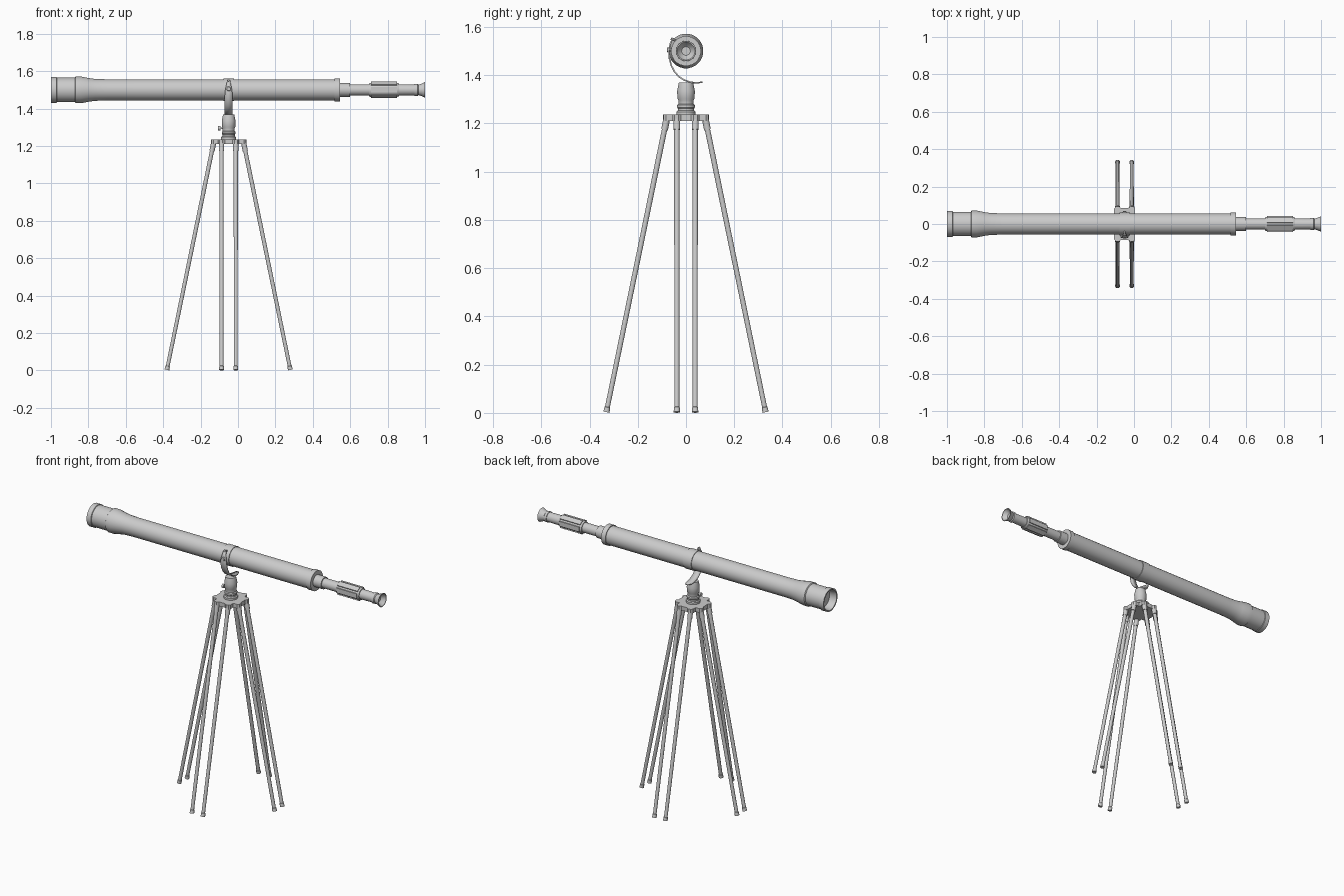
import bpy, bmesh, math
from mathutils import Vector, Matrix

if "Cube" in bpy.data.objects:
    bpy.data.objects.remove(bpy.data.objects["Cube"])

CX, AXIS_Z = -0.05, 1.5      # tripod centre, tube height


def finish(name, bm, angle=35):
    bmesh.ops.recalc_face_normals(bm, faces=bm.faces)
    me = bpy.data.meshes.new(name)
    bm.to_mesh(me)
    bm.free()
    ob = bpy.data.objects.new(name, me)
    bpy.context.collection.objects.link(ob)
    bpy.ops.object.select_all(action='DESELECT')
    ob.select_set(True)
    bpy.context.view_layer.objects.active = ob
    bpy.ops.object.shade_smooth_by_angle(angle=math.radians(angle))
    return ob


def lathe(name, profile, origin=(0, 0, 0), axis=(0, 0, 1), n=24, closed=False):
    """Turn (distance, radius) points around an axis; ends are capped unless closed."""
    bm = bmesh.new()
    mat = Matrix.Translation(origin) @ Vector(axis).to_track_quat('Z', 'Y').to_matrix().to_4x4()
    rings = []
    for t, r in profile:
        rings.append([bm.verts.new(mat @ Vector((r * math.cos(a), r * math.sin(a), t)))
                      for a in (2 * math.pi * (i + 0.5) / n for i in range(n))])
    pairs = list(zip(rings, rings[1:]))
    if closed:
        pairs.append((rings[-1], rings[0]))
    for a, b in pairs:
        for i in range(n):
            j = (i + 1) % n
            bm.faces.new((a[i], a[j], b[j], b[i]))
    if not closed:
        bm.faces.new(rings[0])
        bm.faces.new(rings[-1])
    return finish(name, bm)


X = (1, 0, 0)
tube_origin = (0, 0, AXIS_Z)

# Main tube with recessed objective and stepped hood
lathe("main_tube", [(-0.955, 0.056), (-0.985, 0.058), (-1.0, 0.062), (-1.0, 0.07),
                    (-0.97, 0.07), (-0.968, 0.066), (-0.872, 0.066), (-0.868, 0.072),
                    (-0.84, 0.072), (-0.80, 0.064), (-0.765, 0.059), (-0.70, 0.057),
                    (0.515, 0.057), (0.515, 0.062), (0.545, 0.062), (0.545, 0.037)],
      tube_origin, X)

# Draw tube and flared eyepiece
lathe("draw_tube", [(0.54, 0.037), (0.60, 0.037), (0.60, 0.030), (0.70, 0.030),
                    (0.86, 0.030), (0.945, 0.029), (0.945, 0.033), (0.96, 0.033),
                    (0.965, 0.028), (0.98, 0.033), (1.0, 0.042), (1.0, 0.037),
                    (0.98, 0.024), (0.975, 0.018)], tube_origin, X)

# Focus grip with raised ribs
lathe("focus_grip", [(0.70, 0.030), (0.70, 0.035), (0.712, 0.039), (0.848, 0.039),
                     (0.86, 0.035), (0.86, 0.030)], tube_origin, X)
bm = bmesh.new()
for k in range(6):
    m = (Matrix.Translation((0.78, 0, AXIS_Z)) @ Matrix.Rotation(k * math.pi / 3 + math.pi / 6, 4, 'X')
         @ Matrix.Translation((0, 0, 0.0365)) @ Matrix.Diagonal((0.14, 0.030, 0.011, 1)))
    bmesh.ops.create_cube(bm, size=1, matrix=m)
finish("grip_ribs", bm)

# Clamp ring around the tube
lathe("clamp_ring", [(-0.028, 0.055), (-0.028, 0.061), (0.028, 0.061), (0.028, 0.055)],
      (CX, 0, AXIS_Z), X, closed=True)

# Curved bracket strap: (y, z, half width)
strap = [(-0.056, 1.552, 0.008), (-0.066, 1.528, 0.012), (-0.071, 1.50, 0.018),
         (-0.069, 1.47, 0.021), (-0.061, 1.44, 0.021), (-0.048, 1.415, 0.021),
         (-0.030, 1.394, 0.021), (-0.008, 1.380, 0.021), (0.018, 1.371, 0.021),
         (0.045, 1.368, 0.018), (0.068, 1.371, 0.008)]
bm = bmesh.new()
rows = [(bm.verts.new((CX - w, y, z)), bm.verts.new((CX + w, y, z))) for y, z, w in strap]
for a, b in zip(rows, rows[1:]):
    bm.faces.new((a[0], a[1], b[1], b[0]))
ob = finish("bracket_strap", bm)
sol = ob.modifiers.new("thickness", 'SOLIDIFY')
sol.thickness, sol.offset = 0.006, 0

# Pivot screw and tip pin of the bracket
lathe("pivot_screw", [(0, 0.007), (0.018, 0.007), (0.018, 0.013), (0.024, 0.010)],
      (CX, -0.054, 1.505), (0, -1, 0), n=8)
lathe("tip_pin", [(0, 0.006), (0.03, 0.006)], (CX, -0.035, 1.54), (0, -0.9, 0.4), n=8)

# Swivel head
lathe("swivel_head", [(1.232, 0.040), (1.248, 0.040), (1.253, 0.034), (1.262, 0.034),
                      (1.266, 0.037), (1.276, 0.037), (1.281, 0.032), (1.296, 0.032),
                      (1.303, 0.036), (1.335, 0.037), (1.360, 0.032), (1.369, 0.030)],
      (CX, 0, 0))
lathe("lock_screw", [(0.025, 0.005), (0.044, 0.005), (0.044, 0.012), (0.056, 0.012)],
      (CX, 0, 1.295), (-1, 0, 0), n=12)

# Tripod plate: four arms with a lobe over each leg
arm = [(0.056, -0.056), (0.082, -0.056), (0.093, -0.048), (0.095, -0.032),
       (0.086, -0.020), (0.086, 0.020), (0.095, 0.032), (0.093, 0.048), (0.082, 0.056)]
bm = bmesh.new()
outline = []
for k in range(4):
    rot = Matrix.Rotation(k * math.pi / 2, 3, 'Z')
    outline += [bm.verts.new(rot @ Vector((x, y, 1.21)) + Vector((CX, 0, 0))) for x, y in arm]
face = bm.faces.new(outline)
ext = bmesh.ops.extrude_face_region(bm, geom=[face], use_keep_orig=True)
bmesh.ops.translate(bm, vec=(0, 0, 0.026),
                    verts=[v for v in ext["geom"] if isinstance(v, bmesh.types.BMVert)])
finish("tripod_plate", bm)

# Eight splayed legs in four pairs, each with a top sleeve and a foot
for k in range(4):
    rot = Matrix.Rotation(k * math.pi / 2, 3, 'Z')
    for side in (-1, 1):
        top = rot @ Vector((0.080, side * 0.038, 1.218)) + Vector((CX, 0, 0))
        foot = rot @ Vector((0.330, side * 0.038, 0.003)) + Vector((CX, 0, 0))
        L = (top - foot).length
        lathe(f"leg_{k * 2 + (side > 0) + 1}",
              [(0, 0.0135), (0.02, 0.0125), (0.022, 0.0105), (L - 0.045, 0.0115),
               (L - 0.045, 0.0145), (L, 0.0145)], foot, top - foot, n=12)
